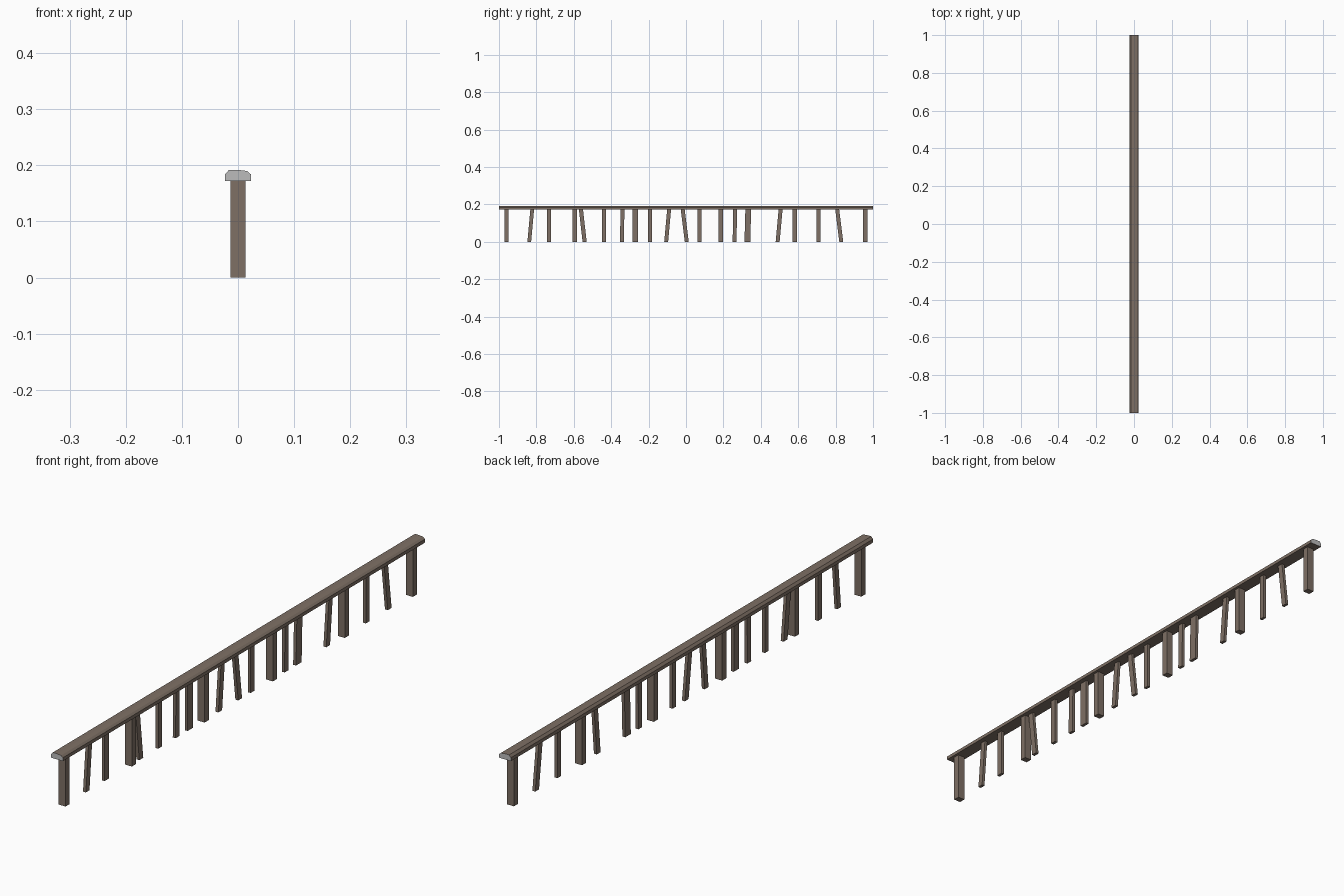
import bpy, bmesh

if "Cube" in bpy.data.objects:
    bpy.data.objects.remove(bpy.data.objects["Cube"])

def material(name, rgb):
    m = bpy.data.materials.new(name)
    m.diffuse_color = (*rgb, 1)
    m.use_nodes = True
    m.node_tree.nodes["Principled BSDF"].inputs["Base Color"].default_value = m.diffuse_color
    return m

WOOD = material("weathered_wood", (0.21, 0.162, 0.13))
CUT = material("grey_cut_end", (0.5, 0.5, 0.5))

def make(name, bm, mats):
    bmesh.ops.recalc_face_normals(bm, faces=bm.faces)
    me = bpy.data.meshes.new(name)
    bm.to_mesh(me)
    bm.free()
    for m in mats:
        me.materials.append(m)
    ob = bpy.data.objects.new(name, me)
    bpy.context.collection.objects.link(ob)
    return ob

def prism(sections):
    """Join two matching rings of points into a closed solid."""
    bm = bmesh.new()
    a, b = [[bm.verts.new(p) for p in ring] for ring in sections]
    n = len(a)
    for i in range(n):
        j = (i + 1) % n
        bm.faces.new((a[i], a[j], b[j], b[i]))
    bm.faces.new(a)
    bm.faces.new(b)
    return bm

# Handrail: chamfered, slightly uneven profile swept along y
profile = [(-0.023, 0.172), (-0.023, 0.184), (-0.016, 0.192), (0.0, 0.192),
           (0.016, 0.190), (0.023, 0.184), (0.023, 0.172)]
bm = prism([[(x, y, z) for x, z in profile] for y in (-1, 1)])
rail = make("handrail", bm, [WOOD, CUT])
for f in rail.data.polygons:
    f.material_index = 1 if abs(f.normal.y) > 0.9 else 0

def upright(name, y_bottom, y_top, wx, wy):
    hx, hy = wx / 2, wy / 2
    corners = [(-hx, -hy), (hx, -hy), (hx, hy), (-hx, hy)]
    rings = [[(x, yc + y, z) for x, y in corners]
             for yc, z in ((y_bottom, 0.0), (y_top, 0.176))]
    make(name, prism(rings), [WOOD])

# Thick posts
for i, y in enumerate((-0.96, -0.594, -0.192, 0.185, 0.582, 0.958)):
    upright(f"post_{i + 1}", y, y, 0.027, 0.023)

# Thin balusters: (bottom y, top y, width along the rail)
balusters = [(-0.838, -0.822, 0.02), (-0.733, -0.733, 0.023),
             (-0.542, -0.562, 0.022), (-0.438, -0.438, 0.02),
             (-0.342, -0.340, 0.021), (-0.271, -0.271, 0.03),
             (-0.106, -0.090, 0.021), (0.004, -0.018, 0.021),
             (0.072, 0.072, 0.02), (0.260, 0.262, 0.021),
             (0.328, 0.333, 0.031), (0.490, 0.506, 0.021),
             (0.708, 0.708, 0.02), (0.830, 0.808, 0.021)]
for i, (b, t, w) in enumerate(balusters):
    upright(f"baluster_{i + 1}", b, t, 0.011, w)
